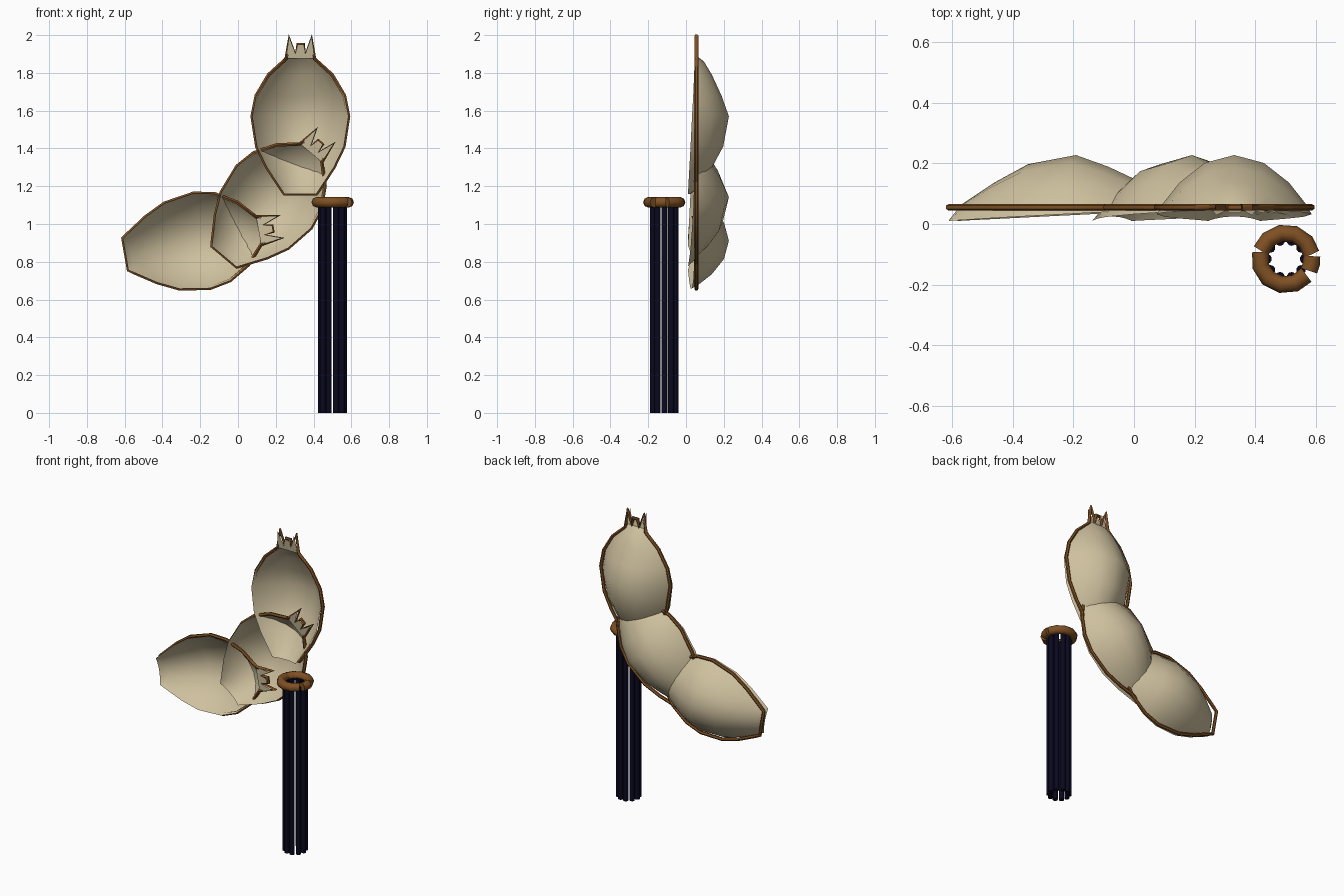
import bpy, math
from mathutils import Vector

cube = bpy.data.objects.get("Cube")
if cube:
    bpy.data.objects.remove(cube, do_unlink=True)


def material(name, rgb):
    m = bpy.data.materials.new(name)
    m.use_nodes = True
    m.diffuse_color = (*rgb, 1)
    m.node_tree.nodes["Principled BSDF"].inputs["Base Color"].default_value = (*rgb, 1)
    return m


CREAM = material("cream", (0.62, 0.53, 0.345))
BROWN = material("brown", (0.21, 0.08, 0.017))
NAVY = material("dark navy", (0.003, 0.0025, 0.014))


def finish(ob, angle):
    bpy.ops.object.select_all(action='DESELECT')
    bpy.context.view_layer.objects.active = ob
    ob.select_set(True)
    bpy.ops.object.shade_smooth_by_angle(angle=math.radians(angle))


def mesh_object(name, verts, faces, mat, angle=60):
    me = bpy.data.meshes.new(name)
    me.from_pydata(verts, [], faces)
    me.materials.append(mat)
    ob = bpy.data.objects.new(name, me)
    bpy.context.collection.objects.link(ob)
    finish(ob, angle)


def tube(name, points, radius, mat, closed=True, resolution=1):
    """Sweep a round section along a straight-sided path."""
    cu = bpy.data.curves.new(name, 'CURVE')
    cu.dimensions = '3D'
    cu.bevel_depth = radius
    cu.bevel_resolution = resolution
    cu.use_fill_caps = not closed
    sp = cu.splines.new('POLY')
    sp.points.add(len(points) - 1)
    for p, co in zip(sp.points, points):
        p.co = (*co, 1)
    sp.use_cyclic_u = closed
    cu.materials.append(mat)
    ob = bpy.data.objects.new(name, cu)
    bpy.context.collection.objects.link(ob)
    bpy.ops.object.select_all(action='DESELECT')
    bpy.context.view_layer.objects.active = ob
    ob.select_set(True)
    bpy.ops.object.convert(target='MESH')
    finish(bpy.context.object, 50)


# Shell rows: distance along axis, half width, back depth, front edge depth
ROWS = [(0, .085, .025, .01), (.03, .105, .066, .012), (.14, .177, .138, .018),
        (.25, .230, .197, .024), (.41, .255, .227, .032), (.52, .233, .188, .038),
        (.63, .168, .137, .043), (.70, .095, .095, .045), (.735, .07, .05, .045)]
# Toothed tip: offset across, distance along
TEETH = [(-.075, .715), (-.06, .835), (-.026, .742), (-.014, .79), (.018, .79),
         (.027, .742), (.06, .835), (.075, .715)]
SEG = 8
RIM_Y = 0.055


def shell(name, base, degrees):
    a = math.radians(degrees)
    along = Vector((math.cos(a), 0, math.sin(a)))
    across = Vector((math.sin(a), 0, -math.cos(a)))
    origin = Vector((base[0], 0, base[1]))

    def place(v, y, t):
        return origin + across * v + along * t + Vector((0, y, 0))

    # Open bowl with a parabolic section, lofted through the rows
    verts, faces = [], []
    for t, w, back, front in ROWS:
        for i in range(SEG + 1):
            s = math.pi * i / SEG
            bulge = max(math.sin(s), 0) ** 1.8
            verts.append(place(-w * math.cos(s), front + (back - front) * bulge, t))
    n = SEG + 1
    for r in range(len(ROWS) - 1):
        for i in range(SEG):
            k = r * n + i
            faces.append((k, k + n, k + 1 + n, k + 1))
    mesh_object(name + "_bowl", verts, faces, CREAM)

    # Toothed tip, its points leaning forward
    tip = [place(v, .05 - .18 * (t - .715), t) for v, t in TEETH]
    mesh_object(name + "_tip", tip, [(0, 1, 2), (2, 3, 4, 5), (5, 6, 7), (0, 2, 5, 7)], CREAM)

    # Rim following the outline and the teeth
    sides = [(w, t) for t, w, _, _ in ROWS if t < .7]
    outline = [(-w, t) for w, t in sides] + TEETH + [(w, t) for w, t in reversed(sides)]
    tube(name + "_rim", [place(v, RIM_Y, t) for v, t in outline], .011, BROWN)


shell("upper_shell", (.33, 1.16), 90)
shell("middle_shell", (-.073, .828), 50)
shell("lower_shell", (-.595, .84), 10)

# Bundle of slim rods in a circle
CX, CY = .50, -.115
for k in range(10):
    a = math.tau * k / 10
    bpy.ops.mesh.primitive_cylinder_add(
        vertices=10, radius=.016, depth=1.11,
        location=(CX + .062 * math.cos(a), CY + .062 * math.sin(a), .555))
    rod = bpy.context.object
    rod.name = "rod_%d" % (k + 1)
    rod.data.materials.append(NAVY)
    finish(rod, 50)

# Collar around the rod tops, in three arcs with small gaps
for name, start, end, steps in (("collar_back", 10, 162, 5),
                                ("collar_front", 165, 322, 5),
                                ("collar_clasp", 333, 366, 2)):
    angles = [math.radians(start + (end - start) * i / steps) for i in range(steps + 1)]
    path = [(CX + .086 * math.cos(a), CY + .086 * math.sin(a), 1.115) for a in angles]
    tube(name, path, .028, BROWN, closed=False, resolution=2)
